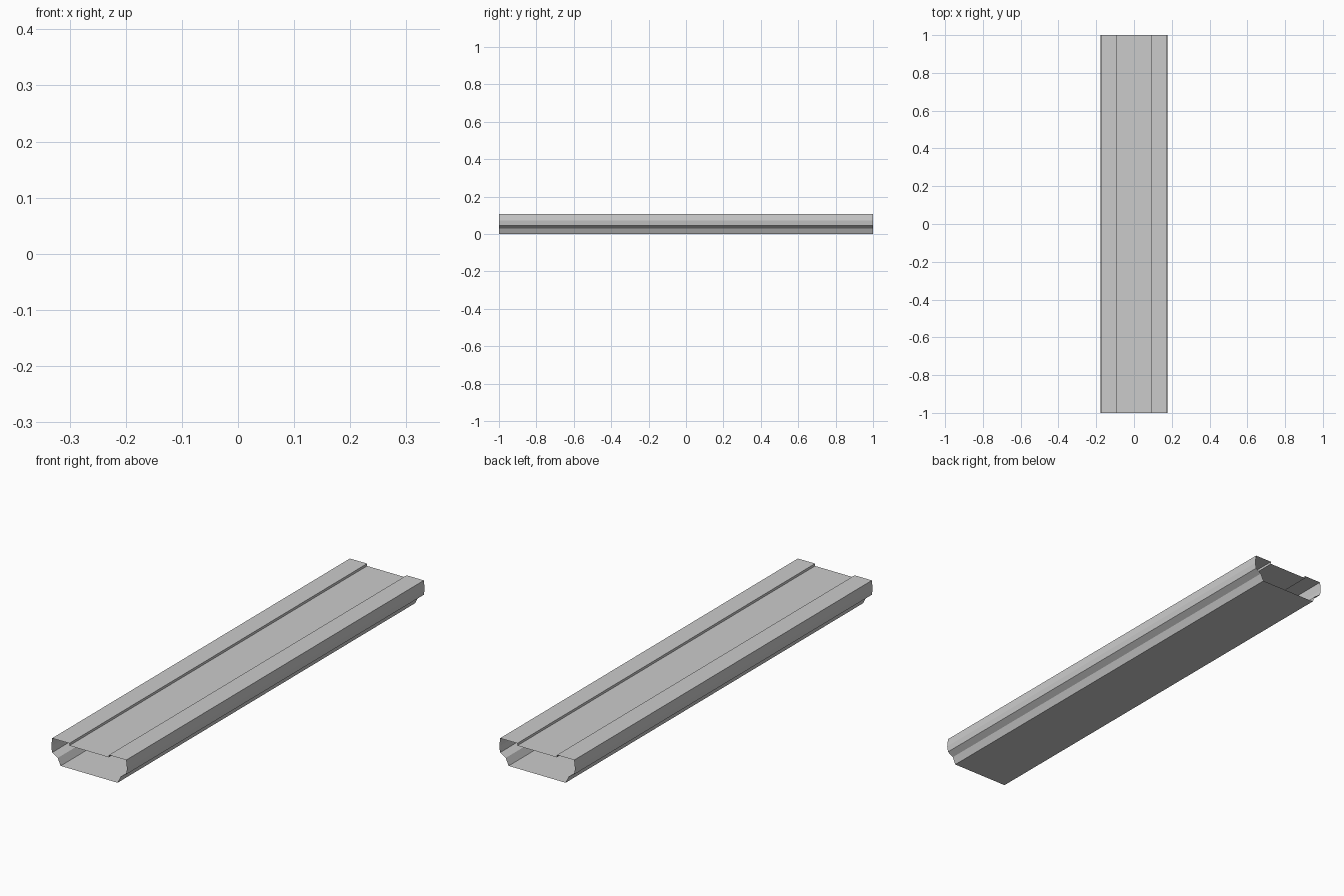
import bpy
import bmesh

if "Cube" in bpy.data.objects:
    bpy.data.objects.remove(bpy.data.objects["Cube"])

LENGTH = 2.0

# Right half of the rail cross-section (x, z), bottom corner up to the recessed top
half = [
    (0.134, 0.0),
    (0.148, 0.030),
    (0.174, 0.046),
    (0.178, 0.071),
    (0.174, 0.107),
    (0.093, 0.107),
    (0.093, 0.097),
]
# Mirror to get the closed outline
outline = half + [(-x, z) for x, z in reversed(half)]

# Open-ended hollow rail: sweep the outline along y
bm = bmesh.new()
front = [bm.verts.new((x, -LENGTH / 2, z)) for x, z in outline]
edges = [bm.edges.new((front[i - 1], front[i])) for i in range(len(front))]
swept = bmesh.ops.extrude_edge_only(bm, edges=edges)["geom"]
back = [g for g in swept if isinstance(g, bmesh.types.BMVert)]
bmesh.ops.translate(bm, verts=back, vec=(0, LENGTH, 0))
bmesh.ops.recalc_face_normals(bm, faces=bm.faces)

# Make sure the underside faces down
bm.normal_update()
underside = min(bm.faces, key=lambda f: f.calc_center_median().z)
if underside.normal.z > 0:
    bmesh.ops.reverse_faces(bm, faces=bm.faces)

mesh = bpy.data.meshes.new("hollow_rail")
bm.to_mesh(mesh)
bm.free()
bpy.context.collection.objects.link(bpy.data.objects.new("hollow_rail", mesh))
